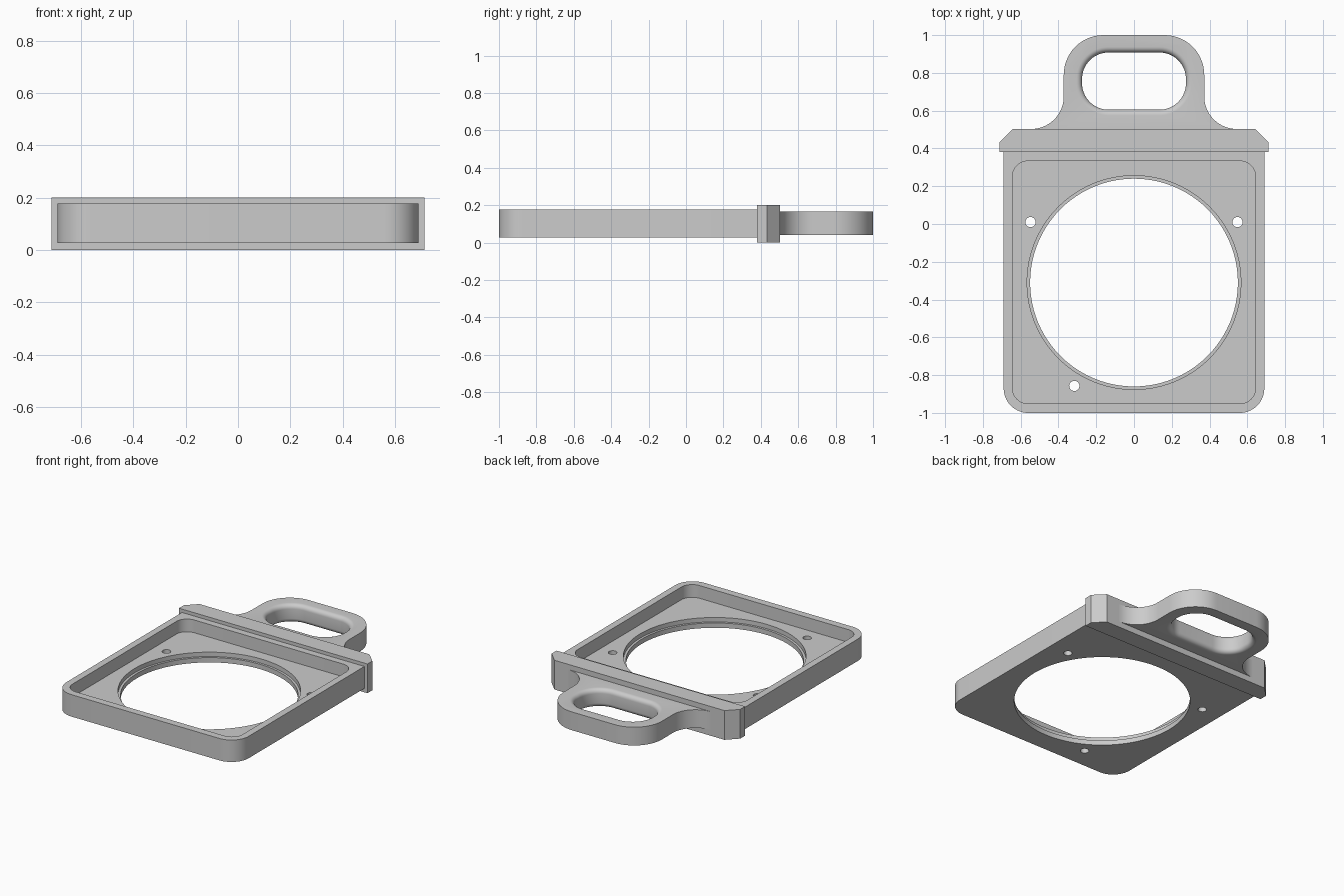
import bpy, bmesh, math
from mathutils import Vector

default = bpy.data.objects.get("Cube")
if default:
    bpy.data.objects.remove(default, do_unlink=True)

grey = bpy.data.materials.new("light grey")
grey.use_nodes = True
grey.diffuse_color = (0.6, 0.6, 0.6, 1)
grey.node_tree.nodes["Principled BSDF"].inputs["Base Color"].default_value = (0.6, 0.6, 0.6, 1)


def rounded(corners, steps=14):
    """Outline from (x, y, radius) corners, each replaced by a tangent arc."""
    out = []
    for i, (x, y, r) in enumerate(corners):
        p = Vector((x, y))
        if r == 0:
            out.append(p)
            continue
        a = (Vector(corners[i - 1][:2]) - p).normalized()
        b = (Vector(corners[(i + 1) % len(corners)][:2]) - p).normalized()
        half = a.angle(b) / 2
        centre = p + (a + b).normalized() * r / math.sin(half)
        start = p + a * r / math.tan(half) - centre
        end = p + b * r / math.tan(half) - centre
        sweep = math.atan2(start.cross(end), start.dot(end))
        for k in range(steps + 1):
            t = sweep * k / steps
            c, s = math.cos(t), math.sin(t)
            out.append(centre + Vector((c * start.x - s * start.y, s * start.x + c * start.y)))
    return out


def mirrored(half):
    """Complete a right-hand half outline across x = 0."""
    return rounded(half + [(-x, y, r) for x, y, r in reversed(half)])


def slot_outline(w, y0, y1, r, grow=0):
    return mirrored([(w + grow, y0 - grow, r + grow), (w + grow, y1 + grow, r + grow)])


def circle(cx, cy, r, n):
    return [Vector((cx + r * math.cos(math.tau * i / n), cy + r * math.sin(math.tau * i / n)))
            for i in range(n)]


def loft(name, rings):
    """Closed solid through a list of (outline, z) rings."""
    bm = bmesh.new()
    loops = [[bm.verts.new((p.x, p.y, z)) for p in pts] for pts, z in rings]
    n = len(loops[0])
    for lo, hi in zip(loops, loops[1:]):
        for i in range(n):
            j = (i + 1) % n
            bm.faces.new((lo[i], lo[j], hi[j], hi[i]))
    bm.faces.new(loops[0][::-1])
    bm.faces.new(loops[-1])
    bmesh.ops.remove_doubles(bm, verts=bm.verts, dist=1e-5)
    bmesh.ops.recalc_face_normals(bm, faces=bm.faces)
    mesh = bpy.data.meshes.new(name)
    bm.to_mesh(mesh)
    bm.free()
    mesh.materials.append(grey)
    obj = bpy.data.objects.new(name, mesh)
    bpy.context.collection.objects.link(obj)
    return obj


def activate(obj):
    bpy.ops.object.select_all(action='DESELECT')
    obj.select_set(True)
    bpy.context.view_layer.objects.active = obj


def cut(obj, cutter):
    cutter.hide_render = True
    mod = obj.modifiers.new("cut", 'BOOLEAN')
    mod.operation, mod.solver, mod.object = 'DIFFERENCE', 'EXACT', cutter
    activate(obj)
    bpy.ops.object.modifier_apply(modifier=mod.name)
    bpy.data.objects.remove(cutter, do_unlink=True)


# Tray: rounded front corners, recessed pocket, stepped bore and pin holes
body = mirrored([(0.69, -1, 0.13), (0.69, 0.385, 0)])
tray = loft("tray", [(body, 0.027), (body, 0.177)])
pocket = slot_outline(0.643, -0.95, 0.333, 0.08)
cut(tray, loft("pocket_cutter", [(pocket, 0.09), (pocket, 0.3)]))
cut(tray, loft("bore_cutter", [(circle(0, -0.31, r, 96), z) for r, z in
                               ((0.55, -0.1), (0.55, 0.06), (0.566, 0.06), (0.566, 0.3))]))
for x, y in ((0.548, 0.01), (-0.548, 0.01), (-0.316, -0.857)):
    pin = circle(x, y, 0.027, 24)
    cut(tray, loft("pin_cutter", [(pin, -0.1), (pin, 0.3)]))

# Flange: chamfered stop bar
bar = mirrored([(0.713, 0.38, 0), (0.713, 0.433, 0), (0.643, 0.503, 0)])
flange = loft("flange", [(bar, 0), (bar, 0.2)])

# Handle: flared base, rounded grip, slot with softened rims
grip = mirrored([(0.545, 0.49, 0), (0.545, 0.503, 0), (0.372, 0.503, 0.172), (0.372, 1, 0.21)])
z0, z1, soft = 0.04, 0.165, 0.03
handle = loft("handle", [(grip, z0), (grip, z1)])
flare = [(soft * (1 - math.sin(a)), soft * (1 - math.cos(a)))
         for a in (math.pi / 2 * k / 6 for k in range(7))]
lower = [(grow, z0 + depth) for grow, depth in flare]
upper = [(grow, z1 - depth) for grow, depth in reversed(flare)]
profile = [(soft, z0 - 0.05)] + lower + upper + [(soft, z1 + 0.05)]
cut(handle, loft("slot_cutter", [(slot_outline(0.275, 0.605, 0.908, 0.14, g), z) for g, z in profile]))

for part in (tray, flange, handle):
    activate(part)
    bpy.ops.object.shade_smooth_by_angle(angle=math.radians(30))
